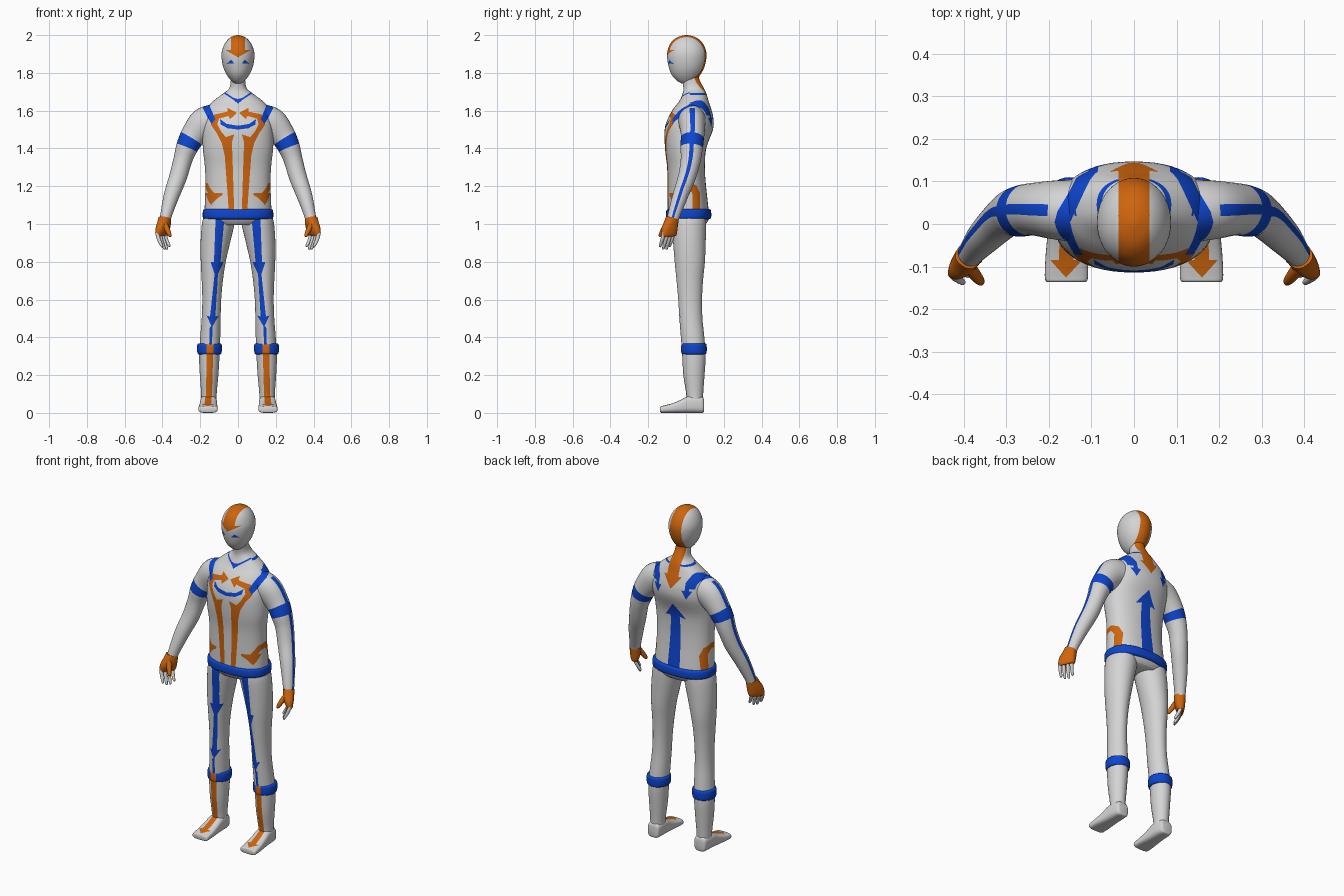
import bpy, bmesh, math
from mathutils import Vector

# Three flat colours
MATS = []
for label, col in (("light_grey", (0.66, 0.66, 0.66, 1)),
                   ("blue", (0.004, 0.06, 0.62, 1)),
                   ("orange", (0.62, 0.13, 0.004, 1))):
    m = bpy.data.materials.new(label)
    m.diffuse_color = col
    MATS.append(m)
GREY, BLUE, ORANGE = 0, 1, 2


def spline(p, t):
    """Catmull-Rom through tuples p at parameter t."""
    i = min(int(t), len(p) - 2)
    f = t - i
    a, b, c, d = p[max(i - 1, 0)], p[i], p[i + 1], p[min(i + 2, len(p) - 1)]
    return [0.5 * (2 * y + (z - x) * f + (2 * x - 5 * y + 4 * z - w) * f * f
                   + (3 * y - x - 3 * z + w) * f ** 3) for x, y, z, w in zip(a, b, c, d)]


def loft(path, n=32, k=6, e=2.0, fixed=None, ref=(0, 1, 0), mat=GREY, rule=None):
    """Skin rings (x, y, z, ru, rv) along a path; rule(t, column) picks a colour."""
    bm, rows, ref = bmesh.new(), [], Vector(ref)
    total = (len(path) - 1) * k
    for i in range(total + 1):
        t = i / k
        x, y, z, ru, rv = spline(path, t)
        if fixed:
            T = Vector(fixed)
        else:
            lo, hi = spline(path, max(t - .3, 0)), spline(path, min(t + .3, len(path) - 1))
            T = (Vector(hi[:3]) - Vector(lo[:3])).normalized()
        v = (ref - T * ref.dot(T)).normalized()
        u = T.cross(v)
        ring = []
        for j in range(n):
            c, s = math.cos(math.tau * j / n), math.sin(math.tau * j / n)
            c = math.copysign(abs(c) ** (2 / e), c) if abs(c) > 1e-6 else 0
            s = math.copysign(abs(s) ** (2 / e), s) if abs(s) > 1e-6 else 0
            ring.append(bm.verts.new(Vector((x, y, z)) + u * ru * c + v * rv * s))
        rows.append(ring)
    for i in range(total):
        for j in range(n):
            q = (j + 1) % n
            f = bm.faces.new((rows[i][j], rows[i][q], rows[i + 1][q], rows[i + 1][j]))
            f.material_index = rule((i + .5) / k, j) if rule else mat
    for ring in (rows[0], rows[-1]):
        bm.faces.new(ring).material_index = mat
    bmesh.ops.recalc_face_normals(bm, faces=bm.faces[:])
    return bm


def inside(x, y, pts):
    hit = False
    for (x1, y1), (x2, y2) in zip(pts, pts[1:] + pts[:1]):
        if (y1 > y) != (y2 > y) and x < (x2 - x1) * (y - y1) / (y2 - y1) + x1:
            hit = not hit
    return hit


def paint(bm, mat, axis, pts, keep, both=False):
    """Cut a polygon outline, projected along an axis, into the skin and colour it."""
    a, b = ((1, 2), (0, 2), (0, 1))[axis]
    if both and axis != 0:
        paint(bm, mat, axis, [(-x, y) for x, y in pts], keep)
    for p, q in zip(pts, pts[1:] + pts[:1]):
        no, co = Vector(), Vector()
        no[a], no[b], co[a], co[b] = q[1] - p[1], p[0] - q[0], p[0], p[1]
        if no.length < 1e-6:
            continue
        geom = set()
        for f in bm.faces:
            if not keep(f.calc_center_median()):
                continue
            A, B = [v.co[a] for v in f.verts], [v.co[b] for v in f.verts]
            if (max(A) >= min(p[0], q[0]) and min(A) <= max(p[0], q[0])
                    and max(B) >= min(p[1], q[1]) and min(B) <= max(p[1], q[1])):
                geom.add(f)
                geom.update(f.edges)
                geom.update(f.verts)
        if geom:
            bmesh.ops.bisect_plane(bm, geom=list(geom), dist=1e-5, plane_co=co,
                                   plane_no=no.normalized())
    for f in bm.faces:
        c = f.calc_center_median()
        if keep(c) and inside(c[a], c[b], pts):
            f.material_index = mat


def finish(name, bm, mirror=False, angle=50):
    me = bpy.data.meshes.new(name)
    bm.to_mesh(me)
    bm.free()
    ob = bpy.data.objects.new(name, me)
    bpy.context.collection.objects.link(ob)
    for m in MATS:
        me.materials.append(m)
    bpy.ops.object.select_all(action='DESELECT')
    ob.select_set(True)
    bpy.context.view_layer.objects.active = ob
    bpy.ops.object.shade_smooth_by_angle(angle=math.radians(angle))
    if mirror:
        ob.modifiers.new("Mirror", 'MIRROR').use_clip = False
    return ob


def column(rings, **kw):
    """Horizontal rings (z, cx, cy, rx, ry), listed from the top down."""
    return loft([(cx, cy, z, rx, ry) for z, cx, cy, rx, ry in rings], fixed=(0, 0, -1), **kw)


front = lambda c: c.y < 0.02
back = lambda c: c.y >= 0.02

# Shoulder seam, shared by torso and arms
def paint_seam(bm, both):
    paint(bm, BLUE, 1, [(.155, 1.66), (.15, 1.625), (.12, 1.555), (.14, 1.53), (.165, 1.57), (.19, 1.62),
                        (.188, 1.66)], lambda c: c.y < 0 and c.z > 1.5, both)
    paint(bm, BLUE, 2, [(.152, 0), (.188, 0), (.18, .03), (.15, .08), (.125, .13), (.09, .13), (.12, .07)],
          lambda c: c.y >= 0 and c.z > 1.57, both)

# Head with crest stripe and eyes
head = column([(2.0, 0, .003, .006, .008), (1.988, 0, .003, .04, .05), (1.96, 0, .003, .067, .083),
               (1.92, 0, .004, .084, .101), (1.88, 0, .004, .087, .104), (1.83, 0, .003, .078, .094),
               (1.79, 0, 0, .06, .076), (1.76, 0, 0, .037, .05), (1.745, 0, .005, .02, .03)], n=40, k=4)
paint(head, ORANGE, 1, [(-.037, 2.02), (-.037, 1.92), (-.065, 1.92), (0, 1.882), (.065, 1.92), (.037, 1.92),
                        (.037, 2.02)], front)
paint(head, ORANGE, 1, [(-.037, 2.02), (-.037, 1.7), (.037, 1.7), (.037, 2.02)], back)
paint(head, BLUE, 1, [(.02, 1.85), (.06, 1.848), (.037, 1.87)], front, True)
finish("head", head)

# Torso and neck
torso = column([(1.83, 0, .022, .042, .044), (1.77, 0, .024, .038, .045), (1.72, 0, .04, .046, .054),
                (1.69, 0, .045, .08, .063), (1.65, 0, .042, .132, .078), (1.61, 0, .033, .166, .1),
                (1.56, 0, .025, .18, .12), (1.5, 0, .015, .188, .128), (1.4, 0, -.002, .186, .109),
                (1.3, 0, 0, .175, .1), (1.2, 0, .004, .172, .102), (1.1, 0, .01, .176, .107),
                (1.03, 0, .014, .172, .108), (.995, 0, .015, .13, .085)], n=56, k=4, e=2.25)
# Chest stripes curling in to arrows
paint(torso, ORANGE, 1, [(.02, 1.06), (.048, 1.06), (.07, 1.36), (.086, 1.43), (.112, 1.48), (.143, 1.525),
                         (.145, 1.55), (.125, 1.58), (.055, 1.595), (.055, 1.615), (.005, 1.588), (.042, 1.555),
                         (.05, 1.572), (.1, 1.558), (.11, 1.53), (.09, 1.49), (.065, 1.46), (.02, 1.475),
                         (.033, 1.43), (.03, 1.38)], front, True)
# Chest crescent and collar
paint(torso, BLUE, 1, [(0, 1.5), (.055, 1.507), (.092, 1.527), (.095, 1.555), (.06, 1.53), (0, 1.52)],
      front, True)
paint(torso, BLUE, 1, [(0, 1.637), (.025, 1.658), (.075, 1.692), (.075, 1.702), (.022, 1.667), (0, 1.662)],
      front, True)
paint(torso, BLUE, 1, [(-.12, 1.684), (.12, 1.684), (.12, 1.693), (-.12, 1.693)], back)
paint_seam(torso, True)
# Hip hooks
hook = [(.035, 1.06), (.075, 1.06), (.075, 1.16), (.055, 1.205), (.01, 1.225), (-.04, 1.215), (-.07, 1.165),
        (-.095, 1.165), (-.06, 1.1), (-.02, 1.165), (-.043, 1.165), (-.02, 1.187), (.01, 1.19), (.035, 1.16)]
paint(torso, ORANGE, 0, hook, lambda c: abs(c.x) > .09)
# Back arrows
paint(torso, BLUE, 1, [(-.04, 1.06), (.04, 1.06), (.03, 1.38), (.068, 1.37), (0, 1.46), (-.068, 1.37),
                       (-.03, 1.38)], back)
paint(torso, BLUE, 1, [(.14, 1.645), (.105, 1.64), (.085, 1.605), (.085, 1.56), (.067, 1.56), (.093, 1.51),
                       (.125, 1.56), (.107, 1.56), (.108, 1.6), (.125, 1.618), (.15, 1.62)], back, True)
paint(torso, ORANGE, 1, [(-.033, 1.84), (-.037, 1.63), (-.058, 1.63), (0, 1.555), (.058, 1.63), (.037, 1.63),
                         (.033, 1.84)], back)
finish("torso", torso)

# Belt
finish("belt", column([(1.079, 0, .014, .172, .106), (1.074, 0, .014, .184, .117), (1.05, 0, .014, .187, .12),
                       (1.03, 0, .014, .184, .117), (1.022, 0, .014, .165, .1)],
                      n=56, k=3, e=2.4, mat=BLUE))

# Arms with outer stripe and sleeve band
arm = loft([(.12, .03, 1.55, .085, .075), (.18, .033, 1.53, .084, .07), (.235, .035, 1.47, .068, .062),
            (.268, .03, 1.41, .059, .06), (.292, .025, 1.34, .05, .053), (.317, .005, 1.25, .047, .047),
            (.352, -.03, 1.15, .041, .041), (.38, -.063, 1.05, .031, .033), (.389, -.075, 1.005, .028, .03)],
           n=32, k=10,
           rule=lambda t, j: BLUE if 2.3 < t < 3.1 or (t > .8 and j in (0, 31)) else GREY)
paint_seam(arm, False)
finish("arm", arm, True)

# Gloves, thumbs and fingers
across = (-.6, .8, 0)
finish("glove", loft([(.387, -.072, 1.03, .031, .033), (.392, -.08, 1.0, .031, .039),
                      (.4, -.088, .968, .027, .046), (.406, -.092, .945, .02, .044),
                      (.405, -.093, .935, .014, .036)], n=20, k=4, e=2.5, ref=across, mat=ORANGE), True)
finish("thumb", loft([(.388, -.1, 1.0, .015, .017), (.372, -.122, .965, .014, .014),
                      (.36, -.136, .938, .009, .01), (.358, -.138, .932, .003, .003)],
                     n=12, k=3, mat=ORANGE), True)
for i, drop in enumerate((.062, .074, .074, .06)):
    x, y = .428 - .013 * i, -.117 + .017 * i
    finish("finger_%d" % (i + 1),
           loft([(x, y, .955, .01, .0105), (x - .008, y - .008, .945 - drop * .4, .01, .01),
                 (x - .025, y - .02, .945 - drop, .007, .007),
                 (x - .027, y - .021, .941 - drop, .002, .002)], n=12, k=3), True)

# Legs with front stripes
leg = column([(1.05, .098, .015, .08, .09), (1.0, .105, .015, .086, .092), (.9, .12, .018, .078, .086),
              (.8, .131, .02, .066, .08), (.7, .136, .02, .056, .07), (.6, .139, .022, .05, .063),
              (.5, .142, .026, .05, .061), (.4, .147, .035, .053, .062), (.3, .152, .042, .054, .062),
              (.2, .153, .042, .049, .056), (.1, .154, .046, .041, .045), (.04, .155, .046, .04, .044)],
             n=36, k=4)
paint(leg, BLUE, 1, [(.07, 1.05), (.118, 1.05), (.127, .8), (.145, .8), (.124, .735), (.148, .51), (.166, .515),
                     (.141, .46), (.15, .45), (.153, .34), (.139, .34), (.134, .46), (.102, .515),
                     (.12, .51), (.106, .735), (.076, .8), (.093, .8)], front)
paint(leg, ORANGE, 1, [(.13, .36), (.166, .36), (.17, .03), (.14, .03)], front)
finish("leg", leg, True)

# Boot cuffs, with the front stripe running through
cuff = column([(.368, .151, .042, .054, .056), (.363, .151, .042, .064, .066), (.338, .151, .042, .066, .068),
               (.315, .151, .042, .063, .066), (.309, .151, .042, .054, .056)], n=36, k=3, mat=BLUE)
paint(cuff, ORANGE, 1, [(.131, .38), (.166, .38), (.166, .3), (.131, .3)], front)
finish("boot_cuff", cuff, True)

# Feet with arrowheads
foot = loft([(.155, .096, .036, .026, .026), (.155, .088, .042, .037, .042), (.155, .05, .045, .043, .045),
             (.156, .01, .044, .045, .044), (.157, -.03, .034, .047, .034), (.158, -.075, .025, .05, .025),
             (.159, -.12, .019, .051, .019), (.159, -.133, .018, .049, .017), (.159, -.137, .018, .044, .012)],
            n=32, k=4, e=3.2, fixed=(0, -1, 0), ref=(0, 0, 1))
paint(foot, ORANGE, 2, [(.139, .03), (.172, .03), (.177, -.085), (.197, -.085), (.16, -.126), (.122, -.085),
                        (.142, -.085)], lambda c: c.z > .015)
finish("foot", foot, True)
